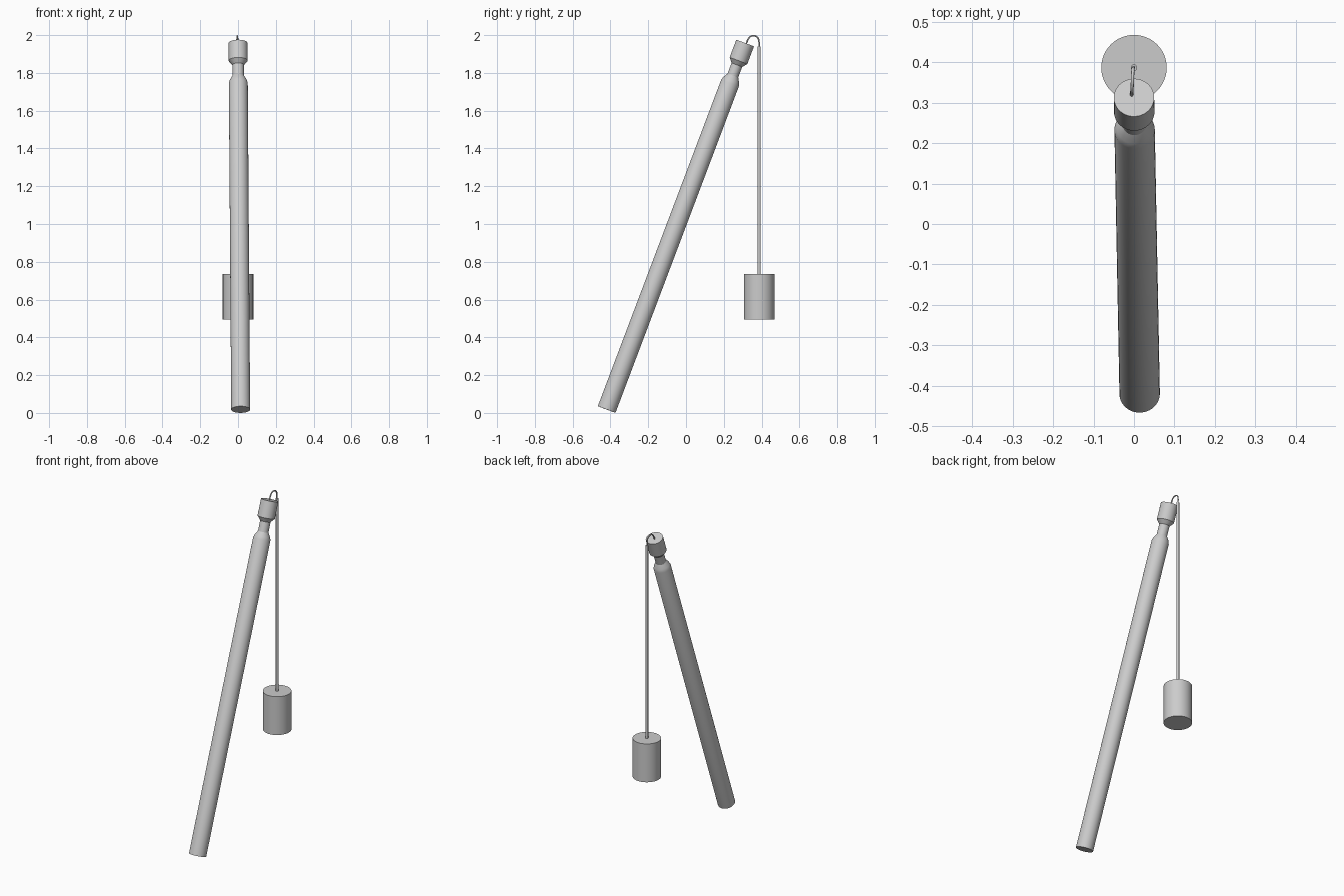
import bpy, bmesh, math
from mathutils import Vector

if "Cube" in bpy.data.objects:
    bpy.data.objects.remove(bpy.data.objects["Cube"])

grey = bpy.data.materials.new("light grey")
grey.diffuse_color = (0.6, 0.6, 0.6, 1)
grey.use_nodes = True
grey.node_tree.nodes["Principled BSDF"].inputs["Base Color"].default_value = grey.diffuse_color


def finish(obj, name):
    obj.name = name
    obj.data.materials.append(grey)
    return obj


def lathe(name, base, axis, profile, segments):
    """Closed solid turned from (radius, distance along axis) pairs."""
    bm = bmesh.new()
    rings = [[bm.verts.new((r * math.cos(math.tau * i / segments),
                            r * math.sin(math.tau * i / segments), t))
              for i in range(segments)] for r, t in profile]
    for a, b in zip(rings, rings[1:]):
        for i in range(segments):
            j = (i + 1) % segments
            bm.faces.new((a[i], a[j], b[j], b[i]))
    bm.faces.new(rings[0][::-1])
    bm.faces.new(rings[-1])
    mesh = bpy.data.meshes.new(name)
    bm.to_mesh(mesh)
    bm.free()
    obj = bpy.data.objects.new(name, mesh)
    bpy.context.collection.objects.link(obj)
    obj.location = base
    obj.rotation_mode = 'QUATERNION'
    obj.rotation_quaternion = Vector((0, 0, 1)).rotation_difference(axis)
    bpy.ops.object.select_all(action='DESELECT')
    obj.select_set(True)
    bpy.context.view_layer.objects.active = obj
    bpy.ops.object.shade_smooth_by_angle(angle=math.radians(25))
    return finish(obj, name)


# leaning pole with a narrow neck and a cap
foot = Vector((0.014, -0.42, 0.018))
tip = Vector((0.0, 0.313, 1.958))
length = (tip - foot).length
lathe("pole", foot, tip - foot,
      [(0.05, 0), (0.05, 1.848), (0.044, 1.866), (0.03, 1.89),
       (0.03, 1.95), (0.05, 1.974), (0.05, length)], 48)

# hanging weight and its cord
up = Vector((0, 0, 1))
lathe("weight", (0, 0.387, 0.495), up, [(0.081, 0), (0.081, 0.24)], 48)
lathe("cord", (0, 0.387, 0.73), up, [(0.008, 0), (0.008, 1.21)], 16)

# bent wire hook from the cap to the cord
curve = bpy.data.curves.new("hook", 'CURVE')
curve.dimensions = '3D'
curve.bevel_depth = 0.004
curve.bevel_resolution = 2
curve.use_fill_caps = True
spline = curve.splines.new('POLY')
path = [(0.317, 1.95), (0.327, 1.976), (0.337, 1.99), (0.348, 1.996),
        (0.366, 1.996), (0.378, 1.989), (0.385, 1.977), (0.387, 1.96), (0.387, 1.93)]
spline.points.add(len(path) - 1)
for i, (p, (y, z)) in enumerate(zip(spline.points, path)):
    p.co = (-0.006 + 0.005 * i / (len(path) - 1), y, z, 1)
spline.use_smooth = True
hook = bpy.data.objects.new("hook", curve)
bpy.context.collection.objects.link(hook)
finish(hook, "hook")
